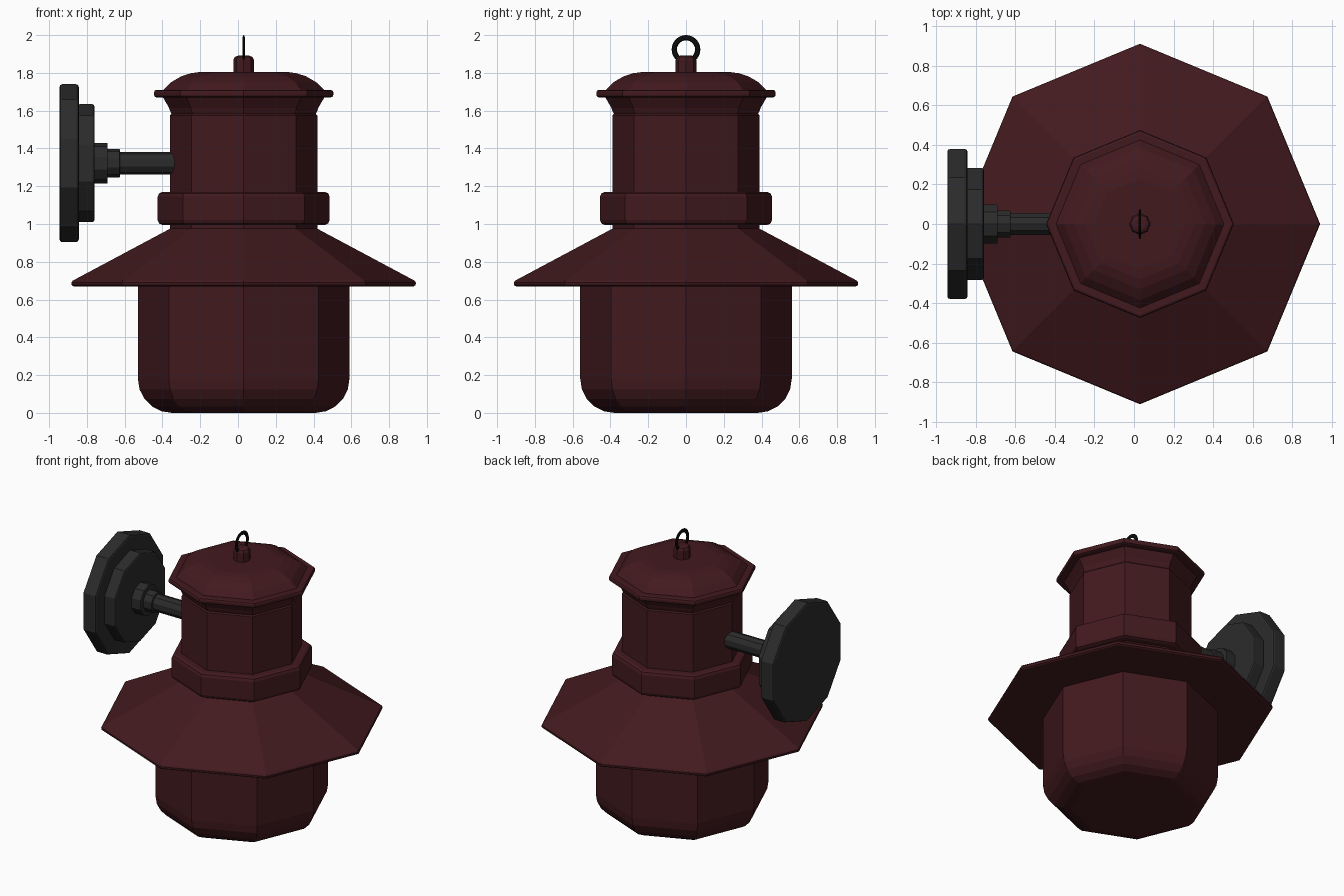
import bpy, bmesh, math
from mathutils import Matrix

if "Cube" in bpy.data.objects:
    bpy.data.objects.remove(bpy.data.objects["Cube"])

CX = 0.03      # lamp axis
ARM_Z = 1.322  # wall arm height


def material(name, rgb):
    m = bpy.data.materials.new(name)
    m.diffuse_color = (*rgb, 1)
    m.use_nodes = True
    m.node_tree.nodes["Principled BSDF"].inputs["Base Color"].default_value = m.diffuse_color
    return m


RED = material("dark_red", (0.055, 0.010, 0.013))
GREY = material("dark_grey", (0.024, 0.024, 0.024))
BLACK = material("black", (0.004, 0.004, 0.004))


def lathe(name, profile, sides, matrix, mat):
    """Closed faceted solid from (radius, height) pairs, capped at both ends."""
    bm = bmesh.new()
    rings = []
    for r, h in profile:
        rings.append([bm.verts.new((r * math.cos(2 * math.pi * i / sides),
                                    r * math.sin(2 * math.pi * i / sides), h))
                      for i in range(sides)])
    for a, b in zip(rings, rings[1:]):
        for i in range(sides):
            j = (i + 1) % sides
            bm.faces.new((a[i], a[j], b[j], b[i]))
    bm.faces.new(rings[0][::-1])
    bm.faces.new(rings[-1])
    bm.transform(matrix)
    bmesh.ops.recalc_face_normals(bm, faces=bm.faces)
    mesh = bpy.data.meshes.new(name)
    bm.to_mesh(mesh)
    bm.free()
    mesh.materials.append(mat)
    ob = bpy.data.objects.new(name, mesh)
    bpy.context.collection.objects.link(ob)
    return ob


def drum(r, h0, h1, b):
    """Profile of a cylinder with rounded rims of size b."""
    k = 0.3 * b
    return [(r - b, h0), (r - k, h0 + k), (r, h0 + b),
            (r, h1 - b), (r - k, h1 - k), (r - b, h1)]


# Octagonal lamp body, corners on the x and y axes
axis = Matrix.Translation((CX, 0, 0))
bowl_curve = [(0.38 + 0.18 * math.sin(t), 0.18 - 0.18 * math.cos(t))
              for t in (math.radians(18 * i) for i in range(6))]
lathe("lamp_bowl", bowl_curve + [(0.56, 0.68)], 8, axis, RED)
lathe("shade", [(0.90, 0.67), (0.91, 0.676), (0.912, 0.69), (0.905, 0.70),
                (0.39, 0.975), (0.39, 1.0)], 8, axis, RED)
lathe("collar", drum(0.455, 0.995, 1.17, 0.025), 8, axis, RED)
lathe("housing", [(0.39, 0.99), (0.39, 1.575), (0.382, 1.583), (0.39, 1.60),
                  (0.395, 1.615), (0.43, 1.675)], 8, axis, RED)
lathe("cap_rim", drum(0.475, 1.67, 1.71, 0.014), 8, axis, RED)
lathe("cap_dome", [(0.425, 1.69), (0.425, 1.71), (0.385, 1.75), (0.33, 1.782),
                   (0.28, 1.798), (0.23, 1.805)], 8, axis, RED)
lathe("finial", [(0.055, 1.79), (0.055, 1.868), (0.047, 1.884),
                 (0.03, 1.891)], 8, axis, RED)

# Hanging ring, flattened sideways
bpy.ops.mesh.primitive_torus_add(major_segments=32, minor_segments=8,
                                 major_radius=0.062, minor_radius=0.014,
                                 location=(CX, 0, 1.924),
                                 rotation=(0, math.pi / 2, 0))
ring = bpy.context.object
ring.name = "hanging_ring"
ring.scale = (1, 1, 0.45)
ring.data.materials.append(BLACK)
bpy.ops.object.shade_smooth_by_angle()

# Stepped wall mount and arm, lying along x with a corner pointing up
side = (Matrix.Translation((0, 0, ARM_Z)) @ Matrix.Diagonal((1, 0.955, 1, 1))
        @ Matrix.Rotation(math.pi / 2, 4, 'Y'))
for name, r, x0, x1, b in (("wall_plate", 0.418, -0.945, -0.843, 0.014),
                           ("mount_plate", 0.3125, -0.85, -0.76, 0.012),
                           ("arm_socket", 0.108, -0.77, -0.69, 0.004),
                           ("arm_sleeve", 0.075, -0.70, -0.625, 0.004),
                           ("arm_rod", 0.06, -0.64, -0.30, 0.002)):
    lathe(name, drum(r, x0, x1, b), 10, side, GREY)
